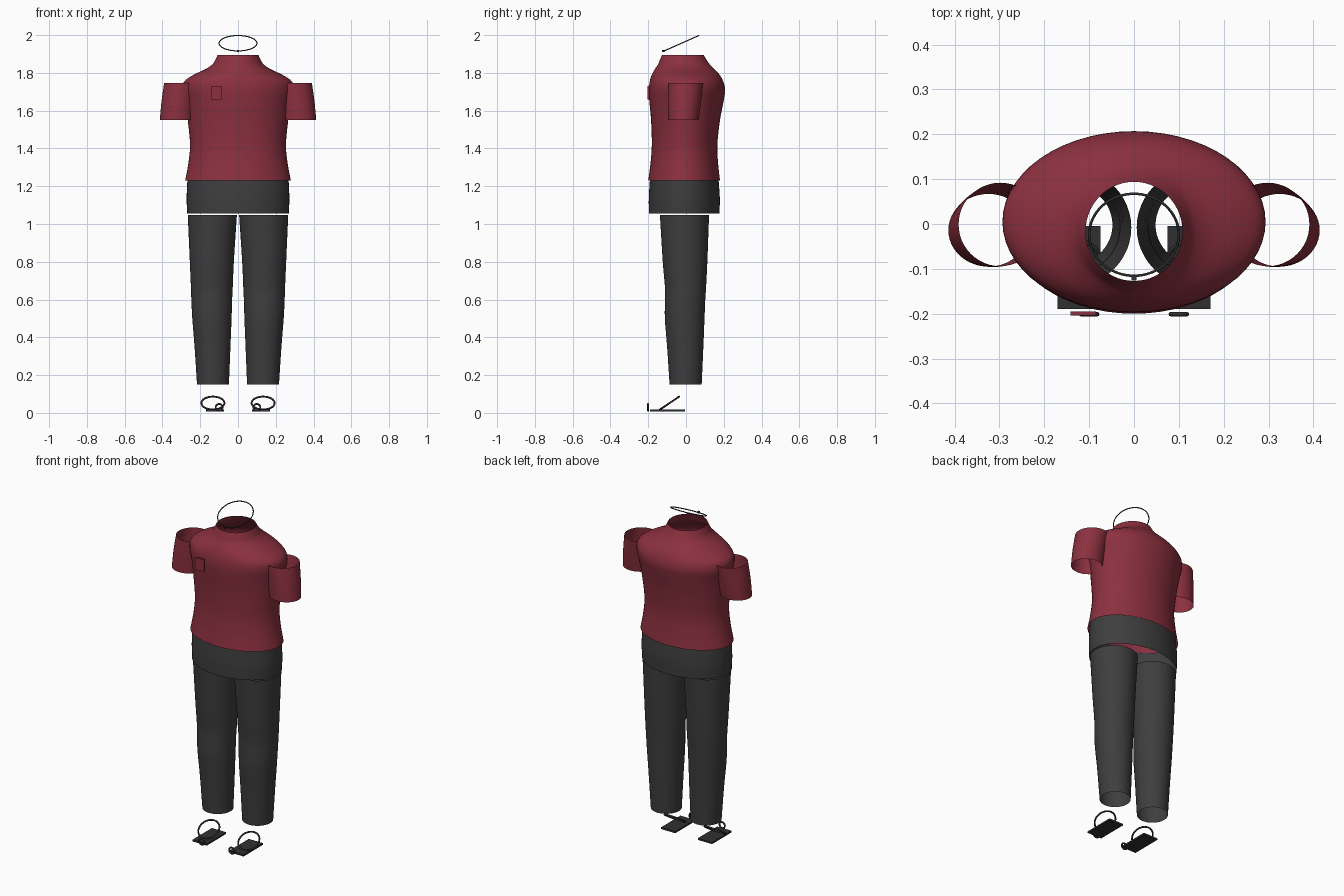
import bpy, bmesh, math
from mathutils import Matrix, Vector

if "Cube" in bpy.data.objects:
    bpy.data.objects.remove(bpy.data.objects["Cube"])


def material(name, rgb):
    m = bpy.data.materials.new(name)
    m.diffuse_color = (*rgb, 1)
    m.use_nodes = True
    m.node_tree.nodes["Principled BSDF"].inputs["Base Color"].default_value = m.diffuse_color
    return m


RED = material("wine red cloth", (0.26, 0.03, 0.05))
GREY = material("charcoal cloth", (0.048, 0.048, 0.049))
DARK = material("dark trim", (0.03, 0.03, 0.032))


def finish(bm, name, mat, angle=40):
    me = bpy.data.meshes.new(name)
    bm.to_mesh(me)
    bm.free()
    ob = bpy.data.objects.new(name, me)
    bpy.context.collection.objects.link(ob)
    me.materials.append(mat)
    bpy.context.view_layer.objects.active = ob
    ob.select_set(True)
    bpy.ops.object.shade_smooth_by_angle(angle=math.radians(angle))
    ob.select_set(False)
    return ob


def catmull(a, b, c, d, t):
    return 0.5 * (2 * b + (c - a) * t + (2 * a - 5 * b + 4 * c - d) * t * t
                  + (3 * b - a - 3 * c + d) * t ** 3)


def shell(name, mat, rows, seg=48, steps=4):
    """Open tube through oval rows (z, x_min, x_max, y_min, y_max), bottom to top."""
    p = [rows[0]] + rows + [rows[-1]]
    fine = []
    for i in range(1, len(p) - 2):
        for s in range(steps):
            fine.append([catmull(p[i - 1][k], p[i][k], p[i + 1][k], p[i + 2][k], s / steps)
                         for k in range(5)])
    fine.append(rows[-1])
    bm = bmesh.new()
    rings = []
    for z, x0, x1, y0, y1 in fine:
        ring = []
        for j in range(seg):
            a = 2 * math.pi * j / seg
            ring.append(bm.verts.new(((x0 + x1) / 2 + (x1 - x0) / 2 * math.cos(a),
                                      (y0 + y1) / 2 + (y1 - y0) / 2 * math.sin(a), z)))
        rings.append(ring)
    for lo, hi in zip(rings, rings[1:]):
        for j in range(seg):
            k = (j + 1) % seg
            bm.faces.new((lo[j], lo[k], hi[k], hi[j]))
    return finish(bm, name, mat)


def hoop(name, mat, centre, radius, thick, tilt, seg=48, sides=8):
    """Thin ring, tilted about x."""
    bm = bmesh.new()
    rot = Matrix.Rotation(tilt, 3, 'X')
    grid = []
    for i in range(seg):
        a = 2 * math.pi * i / seg
        row = []
        for j in range(sides):
            b = 2 * math.pi * j / sides
            r = radius + thick * math.cos(b)
            v = Vector((r * math.cos(a), r * math.sin(a), thick * math.sin(b)))
            row.append(bm.verts.new(rot @ v + Vector(centre)))
        grid.append(row)
    for i in range(seg):
        n = grid[(i + 1) % seg]
        for j in range(sides):
            k = (j + 1) % sides
            bm.faces.new((grid[i][j], n[j], n[k], grid[i][k]))
    return finish(bm, name, mat, 60)


def box(name, mat, lo, hi):
    bm = bmesh.new()
    bmesh.ops.create_cube(bm, size=1)
    for v in bm.verts:
        v.co = [(lo[i] + hi[i]) / 2 + v.co[i] * (hi[i] - lo[i]) for i in range(3)]
    return finish(bm, name, mat, 30)


# Shirt body with a short stand collar
shirt = [(1.23, .28, -.20, .18), (1.32, .263, -.188, .17), (1.42, .254, -.181, .166),
         (1.55, .266, -.185, .18), (1.65, .28, -.194, .199), (1.71, .293, -.197, .207),
         (1.755, .285, -.192, .197), (1.79, .235, -.181, .178), (1.82, .172, -.165, .15),
         (1.845, .136, -.148, .126), (1.87, .12, -.138, .108), (1.895, .108, -.127, .094)]
shell("shirt", RED, [(z, -w, w, a, b) for z, w, a, b in shirt], 56)

# Trouser waist band below the hem
shell("waist", GREY, [(1.055, -.269, .269, -.196, .177), (1.14, -.272, .272, -.197, .179),
                      (1.25, -.267, .267, -.190, .171)])

# Sleeves, trouser legs and sandals on both sides
leg = [(.15, .048, .217, -.087, .083), (.35, .04, .23, -.1, .092), (.50, .034, .242, -.112, .098),
       (.60, .031, .247, -.111, .102), (.66, .028, .249, -.111, .106), (.80, .022, .255, -.123, .113),
       (1.047, .006, .266, -.138, .122)]
sleeve = [(1.55, .235, .414, -.095, .067), (1.65, .222, .405, -.096, .08),
          (1.747, .205, .391, -.094, .092)]


def sided(rows, s):
    return [(z, *sorted((s * a, s * b)), y0, y1) for z, a, b, y0, y1 in rows]


for s, side in ((-1, "right"), (1, "left")):
    shell(side + "_sleeve", RED, sided(sleeve, s))
    shell(side + "_trouser_leg", GREY, sided(leg, s))
    x0, x1 = sorted((s * .075, s * .17))
    box(side + "_sole", DARK, (x0, -.19, .008), (x1, -.005, .018))
    hoop(side + "_strap", DARK, (s * .133, -.087, .052), .061, .005, math.radians(34))
    hoop(side + "_toe_ring", DARK, (s * .10, -.201, .029), .018, .005, math.pi / 2, 24)

# Chest pocket plate
box("pocket", RED, (-.142, -.204, 1.658), (-.085, -.195, 1.73))

# Neck cord with its small bead
hoop("neck_cord", DARK, (0, -.024, 1.957), .1, .003, math.radians(24), 64)
box("cord_bead", DARK, (-.006, -.126, 1.911), (.006, -.114, 1.921))
